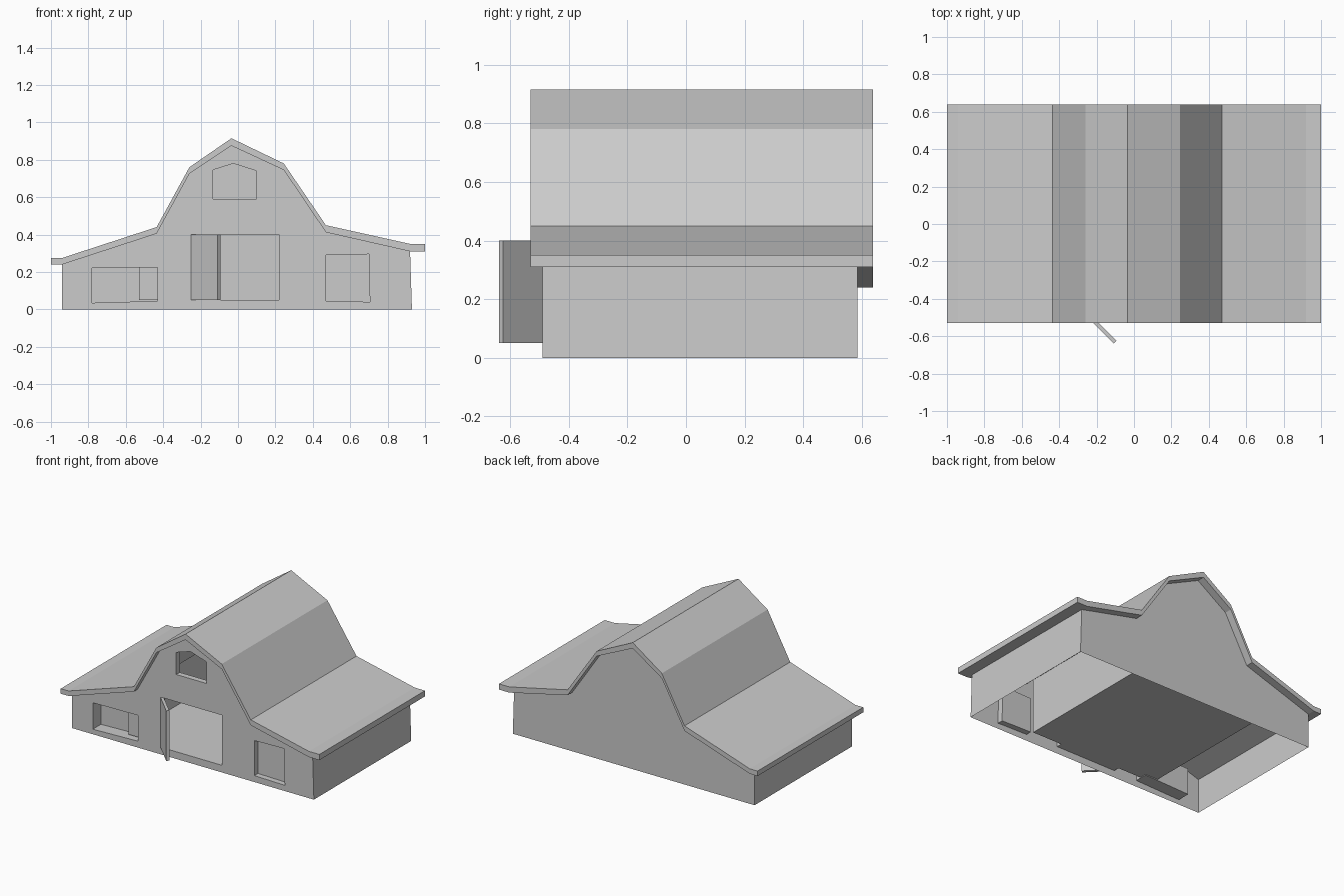
import bpy, bmesh, math
from mathutils import Matrix

if "Cube" in bpy.data.objects:
    bpy.data.objects.remove(bpy.data.objects["Cube"])

grey = bpy.data.materials.new("plain_grey")
grey.diffuse_color = (0.6, 0.6, 0.6, 1)
grey.use_nodes = True
grey.node_tree.nodes["Principled BSDF"].inputs["Base Color"].default_value = grey.diffuse_color

FRONT, BACK, ROOM_FRONT = -0.49, 0.585, -0.45
FLOOR = 0.05


def finish(name, bm):
    me = bpy.data.meshes.new(name)
    bm.to_mesh(me)
    bm.free()
    me.materials.append(grey)
    ob = bpy.data.objects.new(name, me)
    bpy.context.collection.objects.link(ob)
    return ob


def panel(name, y, outline, holes=(), facing=-1):
    """Flat upright sheet in the xz plane with optional holes."""
    bm = bmesh.new()
    edges = []
    for loop in [outline, *holes]:
        vs = [bm.verts.new((x, y, z)) for x, z in loop]
        edges += [bm.edges.new((vs[i - 1], vs[i])) for i in range(len(vs))]
    bmesh.ops.triangle_fill(bm, edges=edges, use_beauty=True, normal=(0, facing, 0))
    bm.normal_update()
    for f in bm.faces:
        if f.normal.y * facing < 0:
            f.normal_flip()
    return finish(name, bm)


def strip(name, pts, y0, y1, closed=False, inward=False):
    """Sheet made by sweeping an xz path along y."""
    bm = bmesh.new()
    a = [bm.verts.new((x, y0, z)) for x, z in pts]
    b = [bm.verts.new((x, y1, z)) for x, z in pts]
    for i in range(0 if closed else 1, len(pts)):
        f = bm.faces.new((a[i - 1], a[i], b[i], b[i - 1]))
        if inward:
            f.normal_flip()
    return finish(name, bm)


def prism(name, pts, y0, y1):
    """Solid made by extruding an xz outline along y."""
    bm = bmesh.new()
    face = bm.faces.new([bm.verts.new((x, y0, z)) for x, z in pts])
    new = bmesh.ops.extrude_face_region(bm, geom=[face])["geom"]
    bmesh.ops.translate(bm, vec=(0, y1 - y0, 0),
                        verts=[v for v in new if isinstance(v, bmesh.types.BMVert)])
    bmesh.ops.recalc_face_normals(bm, faces=bm.faces[:])
    return finish(name, bm)


# Roof lines: underside and top, left eave to right eave
under = [(-0.94, 0.24), (-0.435, 0.405), (-0.26, 0.725), (-0.035, 0.875),
         (0.245, 0.745), (0.47, 0.412), (0.92, 0.31)]
top = [(-1, 0.275), (-0.94, 0.275), (-0.435, 0.44), (-0.26, 0.76), (-0.035, 0.915),
       (0.245, 0.78), (0.47, 0.45), (0.92, 0.35), (1, 0.35)]
prism("gambrel_roof", top + [(1, 0.31)] + under[::-1] + [(-1, 0.24)], -0.53, 0.638)

# Openings in the front wall
door = [(-0.25, 0.05), (0.22, 0.05), (0.22, 0.40), (-0.25, 0.40)]
loft = [(-0.135, 0.59), (0.10, 0.59), (0.10, 0.74), (-0.025, 0.78), (-0.135, 0.745)]
left_win = [(-0.78, 0.035), (-0.43, 0.045), (-0.43, 0.225), (-0.78, 0.22)]
right_win = [(0.47, 0.045), (0.705, 0.04), (0.70, 0.295), (0.47, 0.29)]

# Outer walls
wall = [(-0.94, 0)] + under + [(0.93, 0)]
panel("front_wall", FRONT, wall, [door, loft, left_win, right_win])
panel("back_wall", BACK, wall, facing=1)
strip("left_wall", [(-0.94, 0), (-0.94, 0.24)], FRONT, BACK, inward=True)
strip("right_wall", [(0.92, 0.31), (0.93, 0)], FRONT, BACK, inward=True)

# Raised central room: floor, side walls and front partition
room = [(-0.53, FLOOR), (-0.53, 0.374)] + under[1:5] + [(0.45, 0.44), (0.45, FLOOR)]
panel("room_front", ROOM_FRONT, room, [door, loft])
strip("room_sides_and_floor", [room[1], room[0], room[-1], room[-2]], ROOM_FRONT, BACK)

# Opening linings and the backs of the window recesses
for name, loop, depth in (("door", door, 0.04), ("loft", loft, 0.04),
                          ("left_window", left_win, 0.09),
                          ("right_window", right_win, 0.04)):
    strip(name + "_lining", loop, FRONT, FRONT + depth, closed=True)
    if "window" in name:
        panel(name + "_back", FRONT + depth, loop)

# Door leaf standing half open
leaf = prism("door_leaf", [(0, 0.05), (0.2, 0.05), (0.2, 0.40), (0, 0.40)], -0.01, 0.01)
leaf.data.transform(Matrix.Translation((-0.243, FRONT, 0)) @
                    Matrix.Rotation(math.radians(-45), 4, 'Z'))
